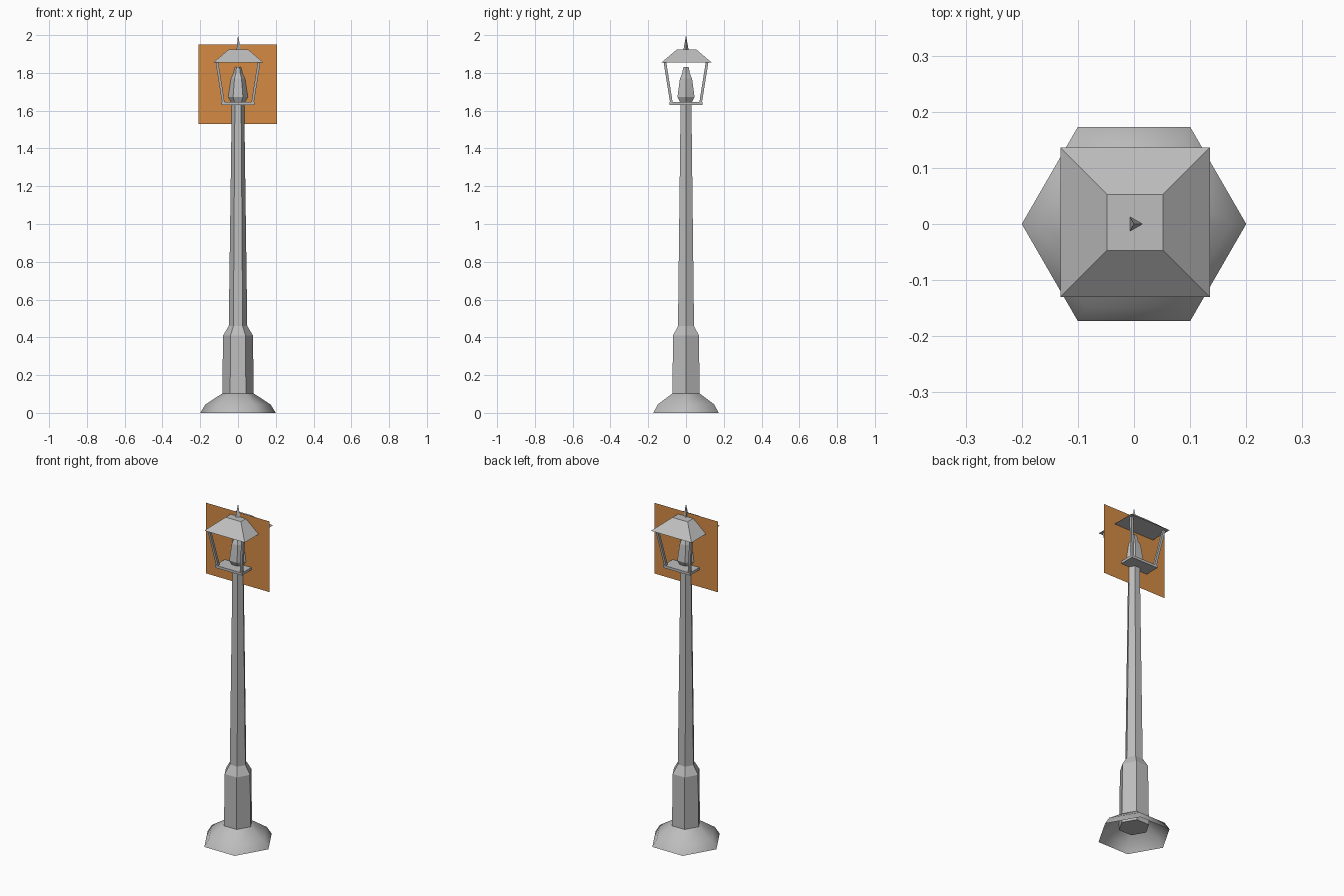
import bpy, math
from mathutils import Vector

if "Cube" in bpy.data.objects:
    bpy.data.objects.remove(bpy.data.objects["Cube"])


def material(name, rgb):
    m = bpy.data.materials.new(name)
    m.diffuse_color = (*rgb, 1)
    m.use_nodes = True
    m.node_tree.nodes["Principled BSDF"].inputs["Base Color"].default_value = m.diffuse_color
    return m


GREY = material("grey_metal", (0.51, 0.51, 0.51))
AMBER = material("amber_glow", (0.66, 0.26, 0.06))


def add(name, verts, faces, mat=GREY):
    me = bpy.data.meshes.new(name)
    me.from_pydata([tuple(v) for v in verts], [], faces)
    me.materials.append(mat)
    ob = bpy.data.objects.new(name, me)
    bpy.context.collection.objects.link(ob)
    return ob


def loft(name, rings, cap_bottom=True, cap_top=True):
    """Skin a stack of equal-length point rings."""
    n = len(rings[0])
    verts = [p for r in rings for p in r]
    faces = []
    for k in range(len(rings) - 1):
        for i in range(n):
            j = (i + 1) % n
            faces.append((k*n + i, k*n + j, (k+1)*n + j, (k+1)*n + i))
    if cap_bottom:
        faces.append(tuple(reversed(range(n))))
    if cap_top:
        faces.append(tuple(range((len(rings)-1)*n, len(rings)*n)))
    return add(name, verts, faces)


def ring(n, r, z):
    return [(r*math.cos(2*math.pi*i/n), r*math.sin(2*math.pi*i/n), z) for i in range(n)]


def square(h, z, cx=0, cy=0):
    return [(cx-h, cy-h, z), (cx+h, cy-h, z), (cx+h, cy+h, z), (cx-h, cy+h, z)]


def turned(name, n, profile, **kw):
    return loft(name, [ring(n, r, z) for r, z in profile], **kw)


# hollow hexagonal foot
base = turned("base", 6, [(0.2, 0), (0.172, 0.045), (0.083, 0.103)],
              cap_bottom=False, cap_top=False)
for p in base.data.polygons:
    p.use_smooth = True

# hexagonal post with thick lower sleeve
turned("post", 6, [(0.084, 0.05), (0.079, 0.41), (0.049, 0.46), (0.033, 1.635)])

# lantern floor
loft("lantern_floor", [square(0.088, 1.63), square(0.088, 1.645)])

# flame / bulb
turned("bulb", 6, [(0.036, 1.645), (0.052, 1.672), (0.048, 1.70), (0.037, 1.77),
                   (0.024, 1.795), (0.016, 1.832)])

# four splayed corner bars
for sx in (-1, 1):
    for sy in (-1, 1):
        loft("corner_bar", [square(0.007, 1.64, sx*0.077, sy*0.077),
                            square(0.007, 1.86, sx*0.112, sy*0.112)])

# roof and finial
loft("roof", [square(0.133, 1.855, 0.002, 0.003), square(0.05, 1.925, 0.002, 0.003)])
spike = ring(3, 0.016, 1.92) + [(0, 0, 2.0)]
add("finial", spike, [(2, 1, 0), (0, 1, 3), (1, 2, 3), (2, 0, 3)])

# flat glow card through the lantern
add("glow_card", [(-0.21, 0, 1.53), (0.207, 0, 1.53), (0.207, 0, 1.95), (-0.21, 0, 1.95)],
    [(0, 1, 2, 3)], AMBER)
